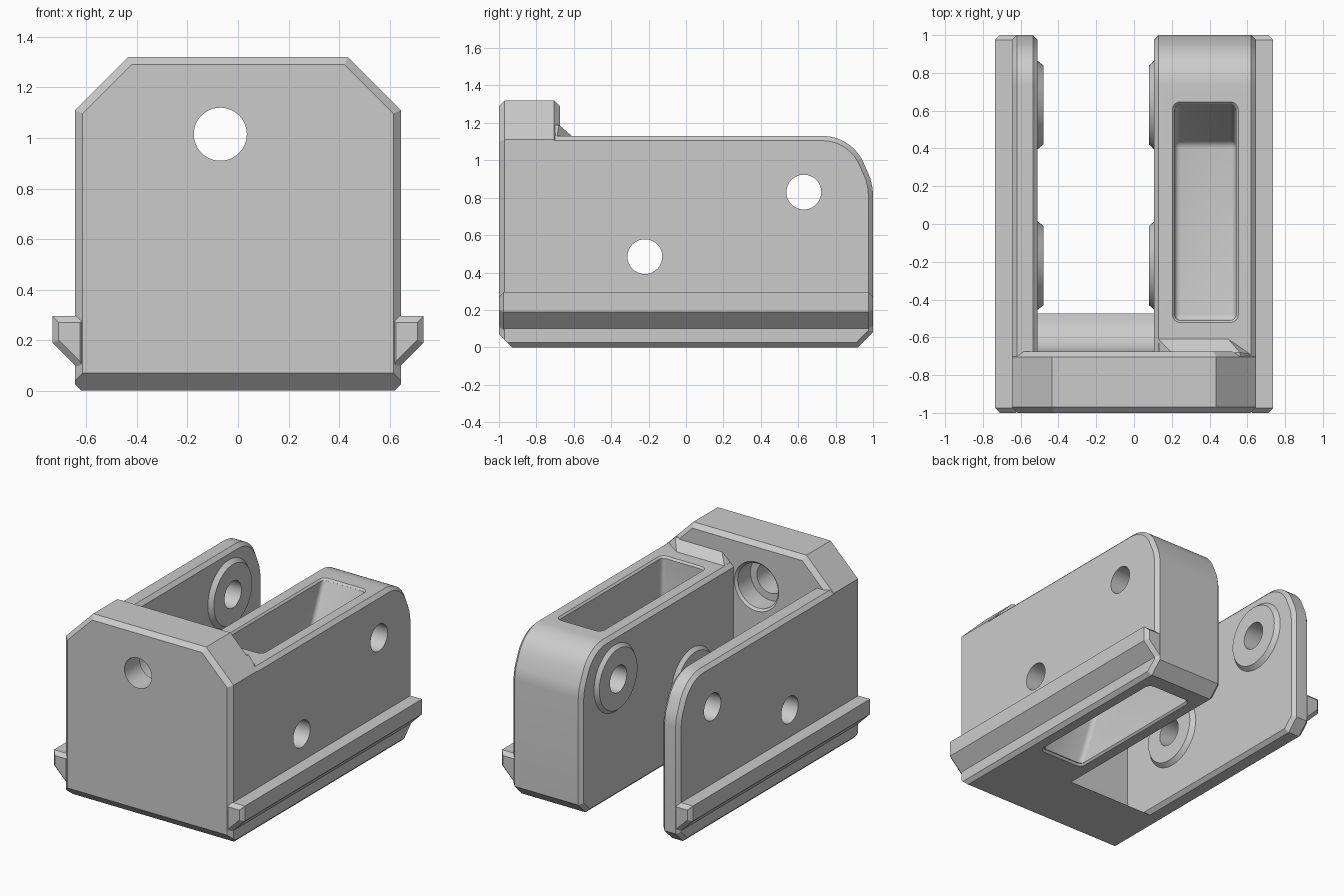
import bpy, bmesh
from math import radians, cos, sin
from mathutils import Vector, Matrix

cube = bpy.data.objects.get("Cube")
if cube:
    bpy.data.objects.remove(cube, do_unlink=True)

grey = bpy.data.materials.new("light grey")
grey.use_nodes = True
COLOUR = (0.6, 0.6, 0.6, 1)
grey.diffuse_color = COLOUR
grey.node_tree.nodes["Principled BSDF"].inputs["Base Color"].default_value = COLOUR

PLACE = {"X": lambda p, d: (d, p[0], p[1]),
         "Y": lambda p, d: (p[0], d, p[1]),
         "Z": lambda p, d: (p[0], p[1], d)}


def finish(name, bm):
    bmesh.ops.recalc_face_normals(bm, faces=bm.faces)
    mesh = bpy.data.meshes.new(name)
    bm.to_mesh(mesh)
    bm.free()
    mesh.materials.append(grey)
    ob = bpy.data.objects.new(name, mesh)
    bpy.context.collection.objects.link(ob)
    return ob


def prism(name, pts, axis, a, b, chamfer=0, rounding=0, cut=None):
    """Profile extruded along an axis, with chamfered caps or all edges rounded."""
    bm = bmesh.new()
    put = PLACE[axis]
    caps = [bm.faces.new([bm.verts.new(put(p, d)) for p in pts]) for d in (a, b)]
    n = len(pts)
    va, vb = list(caps[0].verts), list(caps[1].verts)
    for i in range(n):
        j = (i + 1) % n
        bm.faces.new((va[i], va[j], vb[j], vb[i]))
    bmesh.ops.recalc_face_normals(bm, faces=bm.faces)
    if chamfer:
        edges = {e for f in caps for e in f.edges}
        bmesh.ops.bevel(bm, geom=list(edges), offset=chamfer, segments=1, affect='EDGES')
    if rounding:
        bmesh.ops.bevel(bm, geom=list(bm.edges), offset=rounding, segments=4,
                        profile=0.5, affect='EDGES')
    if cut:
        co, no = cut
        geom = list(bm.verts) + list(bm.edges) + list(bm.faces)
        res = bmesh.ops.bisect_plane(bm, geom=geom, plane_co=co, plane_no=no, clear_outer=True)
        edges = [g for g in res["geom_cut"] if isinstance(g, bmesh.types.BMEdge)]
        bmesh.ops.contextual_create(bm, geom=edges)
    return finish(name, bm)


def hull(name, pts):
    bm = bmesh.new()
    bmesh.ops.convex_hull(bm, input=[bm.verts.new(p) for p in pts])
    return finish(name, bm)


def round_bar(name, axis, at, a, b, r1, r2=None):
    """Cylinder or cone from depth a (radius r1) to depth b (radius r2)."""
    bm = bmesh.new()
    bmesh.ops.create_cone(bm, cap_ends=True, segments=48, radius1=r1,
                          radius2=r1 if r2 is None else r2, depth=abs(b - a))
    aim = Vector(PLACE[axis]((0, 0), b - a))
    mid = Vector(PLACE[axis](at, (a + b) / 2))
    turn = aim.to_track_quat('Z', 'Y').to_matrix().to_4x4()
    bmesh.ops.transform(bm, matrix=Matrix.Translation(mid) @ turn, verts=bm.verts)
    return finish(name, bm)


def combine(target, tool, operation):
    mod = target.modifiers.new("combine", 'BOOLEAN')
    mod.operation, mod.solver, mod.object = operation, 'EXACT', tool
    with bpy.context.temp_override(object=target, active_object=target):
        bpy.ops.object.modifier_apply(modifier=mod.name)
    bpy.data.objects.remove(tool, do_unlink=True)


def arc(cx, cy, r, start, end, steps):
    angles = [radians(start + (end - start) * i / steps) for i in range(steps + 1)]
    return [(cx + r * cos(t), cy + r * sin(t)) for t in angles]


W, C, BACK = 0.645, 0.025, -0.675
IN_L, IN_R = -0.51, 0.105            # slot sides
HOLES = [(0.63, 0.83), (-0.22, 0.485)]

# Front plate with clipped shoulders and a sloped lower front edge
half = [(0.62, 0), (W, C), (W, 1.11), (0.435, 1.32)]
plate = half + [(-x, z) for x, z in reversed(half)]
body = prism("bracket_body", plate, "Y", -1, BACK, 0.03,
             cut=((0, -0.93, 0), (0, -1, -1)))

# Side walls with a rounded rear top corner
wall = ([(-0.9, 0), (-0.9, 1.13)] + arc(0.73, 0.89, 0.24, 90, 25, 12)
        + [(0.985, 0.905), (0.996, 0.86), (1, 0.82), (1, 0.08), (0.92, 0)])
parts = [prism("thin_wall", wall, "X", -W, IN_L, C),
         prism("thick_wall", wall, "X", IN_R, W, C)]

# Guide rails along both sides
rail = [(0.6, 0.055), (0.735, 0.19), (0.735, 0.295), (0.6, 0.295)]
for s in (1, -1):
    parts.append(prism("rail", [(s * x, z) for x, z in rail], "Y", -1, 1, C))

# Concave fillet at the foot of the plate, inside the slot
fillet = [(-0.75, 0), (-0.75, 0.2)] + arc(-0.475, 0.2, 0.2, 180, 270, 10)
parts.append(prism("slot_fillet", fillet, "X", IN_L - 0.04, IN_R + 0.04))

# Sloped fillets where the plate meets the wall tops
parts.append(hull("wall_gusset", [
    (0.13, -0.8, 1.12), (0.6, -0.8, 1.12), (0.13, -0.61, 1.13), (0.5, -0.61, 1.13),
    (0.62, -0.69, 1.125), (0.2, -0.68, 1.19), (0.56, -0.68, 1.19),
    (0.2, -0.8, 1.19), (0.56, -0.8, 1.19)]))

# Raised bosses around the cross holes
for at in HOLES:
    parts.append(round_bar("boss", "X", at, IN_L - 0.02, IN_L + 0.03, 0.25, 0.21))
    parts.append(round_bar("boss", "X", at, IN_R + 0.02, IN_R - 0.025, 0.25, 0.21))
for part in parts:
    combine(body, part, 'UNION')

# Upper and lower pockets in the thick wall
upper = [(-0.51, 1.3), (-0.51, 0.66), (0.43, 0.66), (0.64, 1.13), (0.716, 1.3)]
lower = [(0.8, -0.2), (0.8, 0.54), (-0.02, 0.54), (-0.28, 0), (-0.376, -0.2)]
cutters = [prism("upper_pocket", upper, "X", 0.215, 0.54, rounding=0.03),
           prism("lower_pocket", lower, "X", 0.215, 0.54, rounding=0.03)]


# Chamfered pocket rims
def rim(y0, y1, z, dz):
    pts = []
    for grow, height in ((0, z - dz), (0.024, z + dz)):
        for cx, cy, start in ((0.51, y1 - 0.03, 0), (0.245, y1 - 0.03, 90),
                              (0.245, y0 + 0.03, 180), (0.51, y0 + 0.03, 270)):
            pts += [(x, y, height) for x, y in
                    arc(cx, cy, 0.03 + grow, start, start + 90, 4)]
    return hull("pocket_rim", pts)


cutters += [rim(-0.51, 0.635, 1.13, 0.013), rim(-0.28, 0.8, 0, -0.013)]

# Cross holes and the counterbored hole in the plate
for at in HOLES:
    cutters.append(round_bar("cross_hole", "X", at, -1, 1, 0.093))
BORE = (-0.07, 1.015)
cutters += [round_bar("plate_hole", "Y", BORE, -1.1, -0.6, 0.105),
            round_bar("counterbore", "Y", BORE, -0.83, -0.6, 0.155),
            round_bar("counterbore_rim", "Y", BORE, BACK - 0.02, BACK + 0.01, 0.15, 0.18)]
for cutter in cutters:
    combine(body, cutter, 'DIFFERENCE')

# Smooth the curves, keep the edges sharp
bpy.ops.object.select_all(action='DESELECT')
body.select_set(True)
bpy.context.view_layer.objects.active = body
bpy.ops.object.shade_smooth_by_angle(angle=radians(25))
